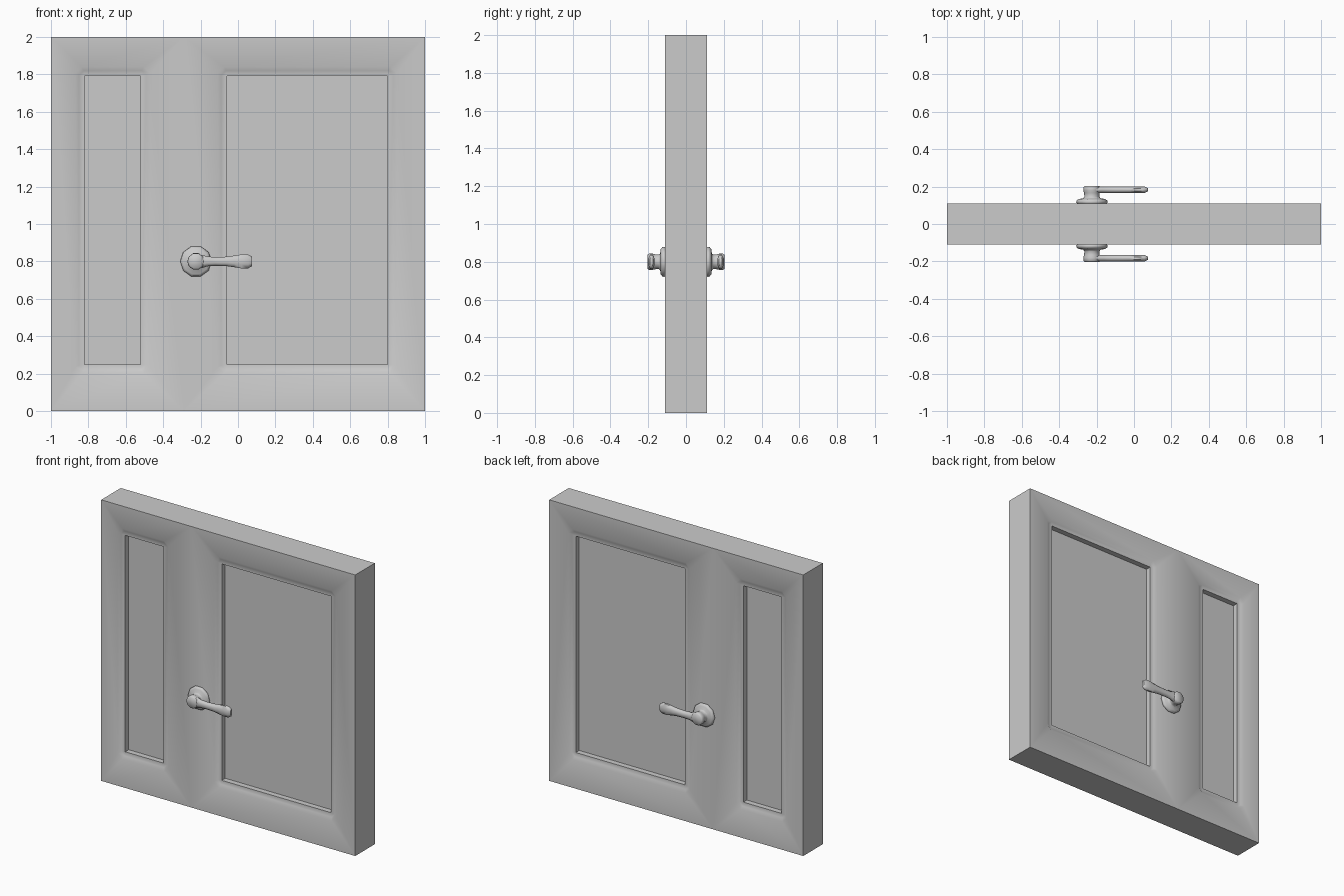
import bpy, bmesh, math

if "Cube" in bpy.data.objects:
    bpy.data.objects.remove(bpy.data.objects["Cube"])

FRONT, STEP, PANEL = -0.11, -0.097, -0.058   # y of face, sunk border, panel
SPLIT = -0.29                                # middle of the centre stile


def finish(name, bm, angle):
    bmesh.ops.remove_doubles(bm, verts=bm.verts, dist=1e-5)
    bmesh.ops.recalc_face_normals(bm, faces=bm.faces)
    me = bpy.data.meshes.new(name)
    bm.to_mesh(me)
    bm.free()
    ob = bpy.data.objects.new(name, me)
    bpy.context.collection.objects.link(ob)
    bpy.ops.object.select_all(action='DESELECT')
    ob.select_set(True)
    bpy.context.view_layer.objects.active = ob
    bpy.ops.object.shade_smooth_by_angle(angle=math.radians(angle))
    # same part on the back of the door
    mod = ob.modifiers.new("both_sides", 'MIRROR')
    mod.use_axis = (False, True, False)
    mod.merge_threshold = 0.0005
    return ob


def rect(bm, x0, x1, z0, z1, y):
    return [bm.verts.new((x, y, z)) for x, z in ((x0, z0), (x1, z0), (x1, z1), (x0, z1))]


def octagon(bm, x0, x1, z0, z1, y, c):
    pts = [(x0, z0 + c), (x0 + c, z0), (x1 - c, z0), (x1, z0 + c),
           (x1, z1 - c), (x1 - c, z1), (x0 + c, z1), (x0, z1 - c)]
    return [bm.verts.new((x, y, z)) for x, z in pts]


def rect_to_octagon(bm, r, o):
    for i in range(4):
        bm.faces.new((r[i], r[(i + 1) % 4], o[(2 * i + 2) % 8], o[2 * i + 1]))
        bm.faces.new((r[i], o[2 * i + 1], o[2 * i]))


def bridge(bm, a, b):
    n = len(a)
    for i in range(n):
        bm.faces.new((a[i], a[(i + 1) % n], b[(i + 1) % n], b[i]))


# Door: two framed cells with stepped moulding and recessed panels
bm = bmesh.new()
for cell, hole in (((-1, SPLIT), (-0.82, -0.52)), ((SPLIT, 1), (-0.06, 0.80))):
    z0, z1 = 0.25, 1.79
    a, b = hole
    outer = rect(bm, *cell, 0, 2, FRONT)
    rim = octagon(bm, a - 0.05, b + 0.05, z0 - 0.05, z1 + 0.05, FRONT, 0.035)
    low = octagon(bm, a - 0.03, b + 0.03, z0 - 0.03, z1 + 0.03, STEP, 0.025)
    lip = rect(bm, a, b, z0, z1, STEP)
    bed = rect(bm, a, b, z0, z1, PANEL)
    rect_to_octagon(bm, outer, rim)
    bridge(bm, rim, low)
    rect_to_octagon(bm, lip, low)
    bridge(bm, lip, bed)
    bm.faces.new(bed)
bmesh.ops.remove_doubles(bm, verts=bm.verts, dist=1e-5)
# Door edges, drawn back to the middle of the thickness
border = [e for e in bm.edges if e.is_boundary]
ret = bmesh.ops.extrude_edge_only(bm, edges=border)
for v in ret["geom"]:
    if isinstance(v, bmesh.types.BMVert):
        v.co.y = 0
finish("door", bm, 45)

# Round plate and neck, turned about the y axis
CX, CZ, SIDES = -0.225, 0.80, 10
profile = [(0.076, -0.105), (0.084, -0.116), (0.082, -0.125), (0.070, -0.134),
           (0.046, -0.137), (0.040, -0.146), (0.042, -0.166), (0.046, -0.180),
           (0.045, -0.196), (0.038, -0.204)]
bm = bmesh.new()
rings = []
for r, y in profile:
    rings.append([bm.verts.new((CX + r * math.cos(2 * math.pi * i / SIDES), y,
                                CZ + r * math.sin(2 * math.pi * i / SIDES)))
                  for i in range(SIDES)])
for p, q in zip(rings, rings[1:]):
    bridge(bm, p, q)
bm.faces.new(rings[0])
bm.faces.new(rings[-1])
finish("handle_plate", bm, 60)

# Lever: lofted sections (x, half height, half thickness)
sections = [(-0.225, 0.038, 0.016), (-0.19, 0.036, 0.018), (-0.165, 0.027, 0.018),
            (-0.12, 0.024, 0.018), (-0.06, 0.026, 0.018), (-0.02, 0.032, 0.018),
            (0.02, 0.039, 0.018), (0.055, 0.038, 0.018), (0.075, 0.026, 0.009)]
bm = bmesh.new()
rings = []
for x, h, t in sections:
    rings.append([bm.verts.new((x, -0.183 + t * 1.05 * math.cos(math.pi * (i + 0.5) / 4),
                                CZ + h * 1.05 * math.sin(math.pi * (i + 0.5) / 4)))
                  for i in range(8)])
for p, q in zip(rings, rings[1:]):
    bridge(bm, p, q)
bm.faces.new(rings[0])
bm.faces.new(rings[-1])
finish("handle_lever", bm, 60)
